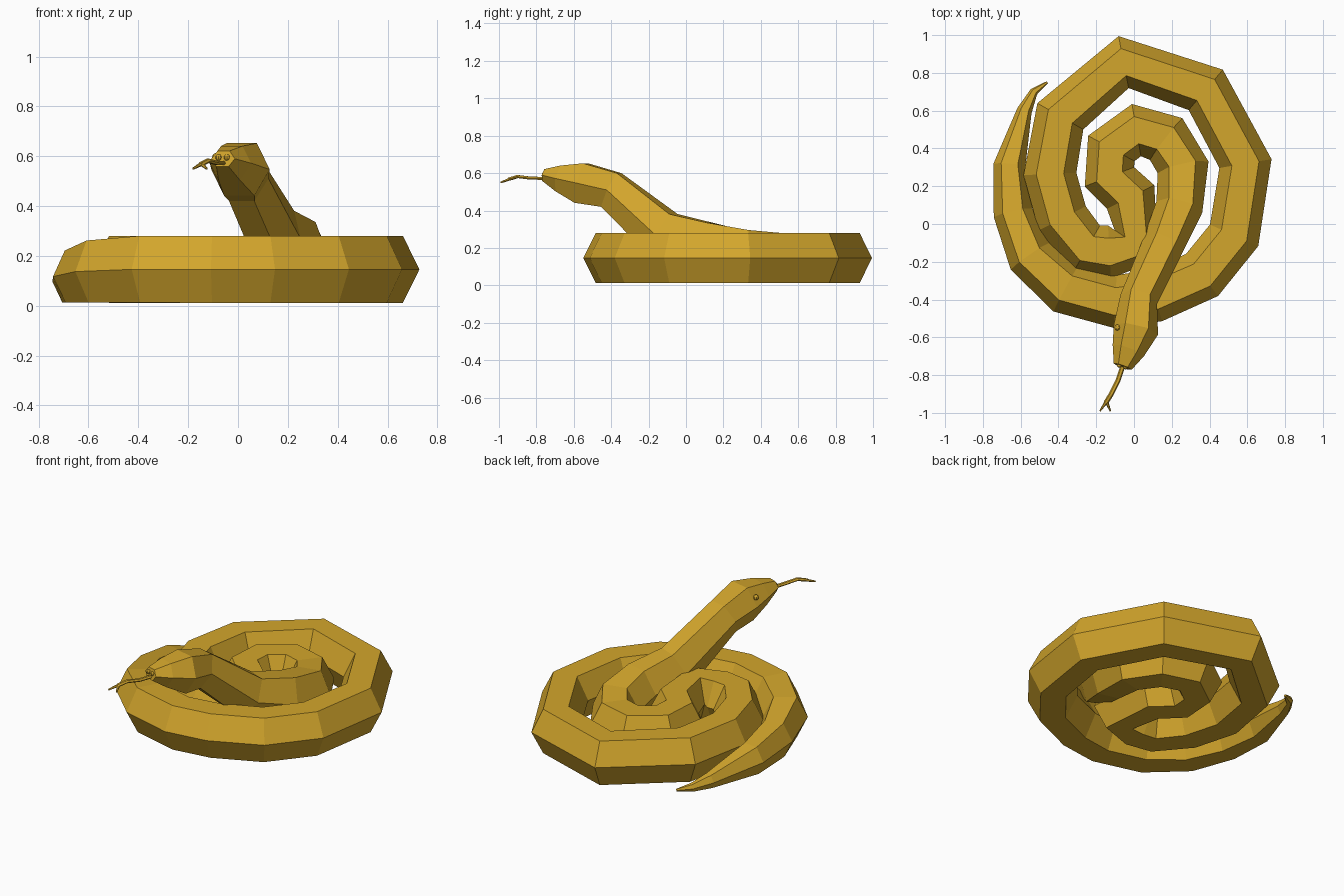
import bpy, bmesh
from mathutils import Vector

if "Cube" in bpy.data.objects:
    bpy.data.objects.remove(bpy.data.objects["Cube"])

gold = bpy.data.materials.new("gold")
gold.diffuse_color = (0.65, 0.38, 0.025, 1)
gold.use_nodes = True
gold.node_tree.nodes["Principled BSDF"].inputs["Base Color"].default_value = gold.diffuse_color


def finish(bm, name):
    bmesh.ops.recalc_face_normals(bm, faces=bm.faces)
    mesh = bpy.data.meshes.new(name)
    bm.to_mesh(mesh)
    bm.free()
    mesh.materials.append(gold)
    ob = bpy.data.objects.new(name, mesh)
    bpy.context.collection.objects.link(ob)
    return ob


def hex_tube(name, stations, flat=0.52):
    """Six-sided tube through stations (x, y, z, half width, half height)."""
    bm = bmesh.new()
    pts = [Vector(s[:3]) for s in stations]
    n, rings = len(pts), []
    for i, (p, s) in enumerate(zip(pts, stations)):
        t = Vector()
        if i > 0:
            t += (p - pts[i - 1]).normalized()
        if i < n - 1:
            t += (pts[i + 1] - p).normalized()
        t.normalize()
        side = t.cross(Vector((0, 0, 1))).normalized()
        up = side.cross(t)
        w, h = s[3], s[4]
        section = [(w, 0), (flat * w, h), (-flat * w, h),
                   (-w, 0), (-flat * w, -h), (flat * w, -h)]
        rings.append([bm.verts.new(p + side * a + up * b) for a, b in section])
    for r0, r1 in zip(rings, rings[1:]):
        for k in range(6):
            j = (k + 1) % 6
            bm.faces.new((r0[k], r0[j], r1[j], r1[k]))
    bm.faces.new(rings[0])
    bm.faces.new(rings[-1][::-1])
    return finish(bm, name)


def ball(name, loc, r):
    bm = bmesh.new()
    bmesh.ops.create_uvsphere(bm, u_segments=8, v_segments=6, radius=r)
    bmesh.ops.translate(bm, vec=loc, verts=bm.verts)
    return finish(bm, name)


def on_floor(x, y, w):
    """Station resting on the floor, its height following its half width."""
    h = min(w, 0.6 * w + 0.05)
    return (x, y, h + 0.012, w, h)


# Tail: x, y, half width
tail = [(-.46, .75, .006), (-.53, .70, .022), (-.58, .60, .04),
        (-.66, .31, .085), (-.64, .06, .105), (-.55, -.17, .125)]

# Coils of even thickness, ending in the inner U-turn: x, y
coil = [(-.36, -.34), (-.10, -.41), (.11, -.38), (.36, -.27), (.53, -.06),
        (.59, .32), (.38, .71), (-.055, .857), (-.39, .57), (-.445, .265),
        (-.38, .03), (-.25, -.13), (-.13, -.148), (.013, -.11), (-.018, .143),
        (-.13, .25), (-.12, .40), (.013, .497), (.17, .45)]

# Raised neck and head: x, y, z, half width, half height
neck = [(.26, .30, .16, .138, .137), (.24, .09, .20, .125, .14),
        (.15, -.12, .27, .11, .125), (.025, -.40, .51, .10, .10),
        (.01, -.56, .547, .12, .108), (-.03, -.67, .572, .088, .07),
        (-.06, -.755, .59, .05, .032)]

hex_tube("body", [on_floor(*s) for s in tail]
         + [on_floor(x, y, .14) for x, y in coil] + neck)

# Forked tongue
hex_tube("tongue", [(x, y, z, .013, .008) for x, y, z in (
    (-.055, -.74, .572), (-.085, -.83, .573), (-.12, -.90, .582), (-.148, -.945, .568))])
for side, x in (("left", -.18), ("right", -.125)):
    hex_tube("tongue_fork_" + side, [
        (-.146, -.94, .569, .010, .007), (x, -.99, .55, .004, .004)])

# Eyes and nostrils
for side, eye, nostril in (("left", (-.088, -.548, .597), (-.078, -.748, .595)),
                           ("right", (.058, -.595, .597), (-.044, -.757, .595))):
    ball("eye_" + side, eye, .016)
    ball("nostril_" + side, nostril, .013)
